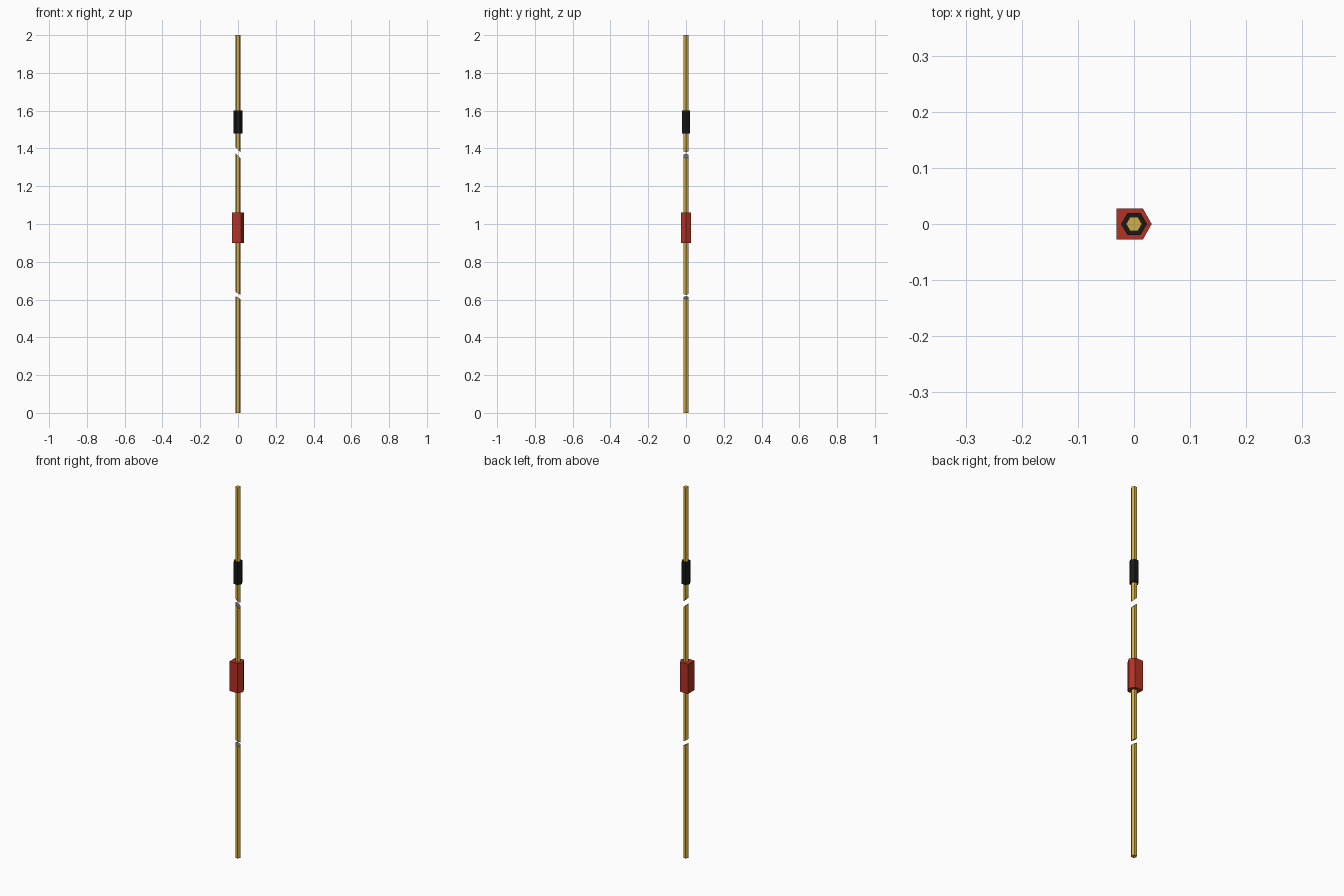
import bpy, bmesh, math

if "Cube" in bpy.data.objects:
    bpy.data.objects.remove(bpy.data.objects["Cube"])


def material(name, rgb):
    m = bpy.data.materials.new(name)
    m.diffuse_color = (*rgb, 1)
    m.use_nodes = True
    m.node_tree.nodes["Principled BSDF"].inputs["Base Color"].default_value = m.diffuse_color
    return m


gold = material("gold", (0.66, 0.43, 0.06))
grey = material("cut grey", (0.17, 0.15, 0.16))
black = material("black", (0.009, 0.009, 0.009))
red = material("red", (0.45, 0.032, 0.018))


def hexagon(r):
    return [(r * math.cos(i * math.pi / 3), r * math.sin(i * math.pi / 3)) for i in range(6)]


def prism(name, outline, z0, z1, mats, slope0=0, slope1=0):
    """Extrude an outline from z0 to z1; ends may slope along x, sloped ends use mats[1]."""
    bm = bmesh.new()
    low = [bm.verts.new((x, y, z0 + slope0 * x)) for x, y in outline]
    top = [bm.verts.new((x, y, z1 + slope1 * x)) for x, y in outline]
    n = len(outline)
    for i in range(n):
        j = (i + 1) % n
        bm.faces.new((low[i], low[j], top[j], top[i]))
    for verts, slope in ((low[::-1], slope0), (top, slope1)):
        face = bm.faces.new(verts)
        face.material_index = 1 if slope else 0
    mesh = bpy.data.meshes.new(name)
    bm.to_mesh(mesh)
    bm.free()
    for m in mats:
        mesh.materials.append(m)
    obj = bpy.data.objects.new(name, mesh)
    bpy.context.collection.objects.link(obj)


# Rod in three pieces with slanted cuts
rod = hexagon(0.0142)
prism("lower_rod", rod, 0, 0.61, (gold, grey), 0, -0.6)
prism("middle_rod", rod, 0.633, 1.36, (gold, grey), -0.6, -1.0)
prism("upper_rod", rod, 1.392, 2.0, (gold, grey), -1.0, 0)

# Black hexagonal sleeve
prism("black_sleeve", hexagon(0.023), 1.48, 1.60, (black,))

# Red grip block: hexagonal on one side, square on the other
grip = [(-0.031, -0.0275), (0.016, -0.0275), (0.0315, 0), (0.016, 0.0275), (-0.031, 0.0275)]
prism("red_grip", grip, 0.90, 1.06, (red,))
